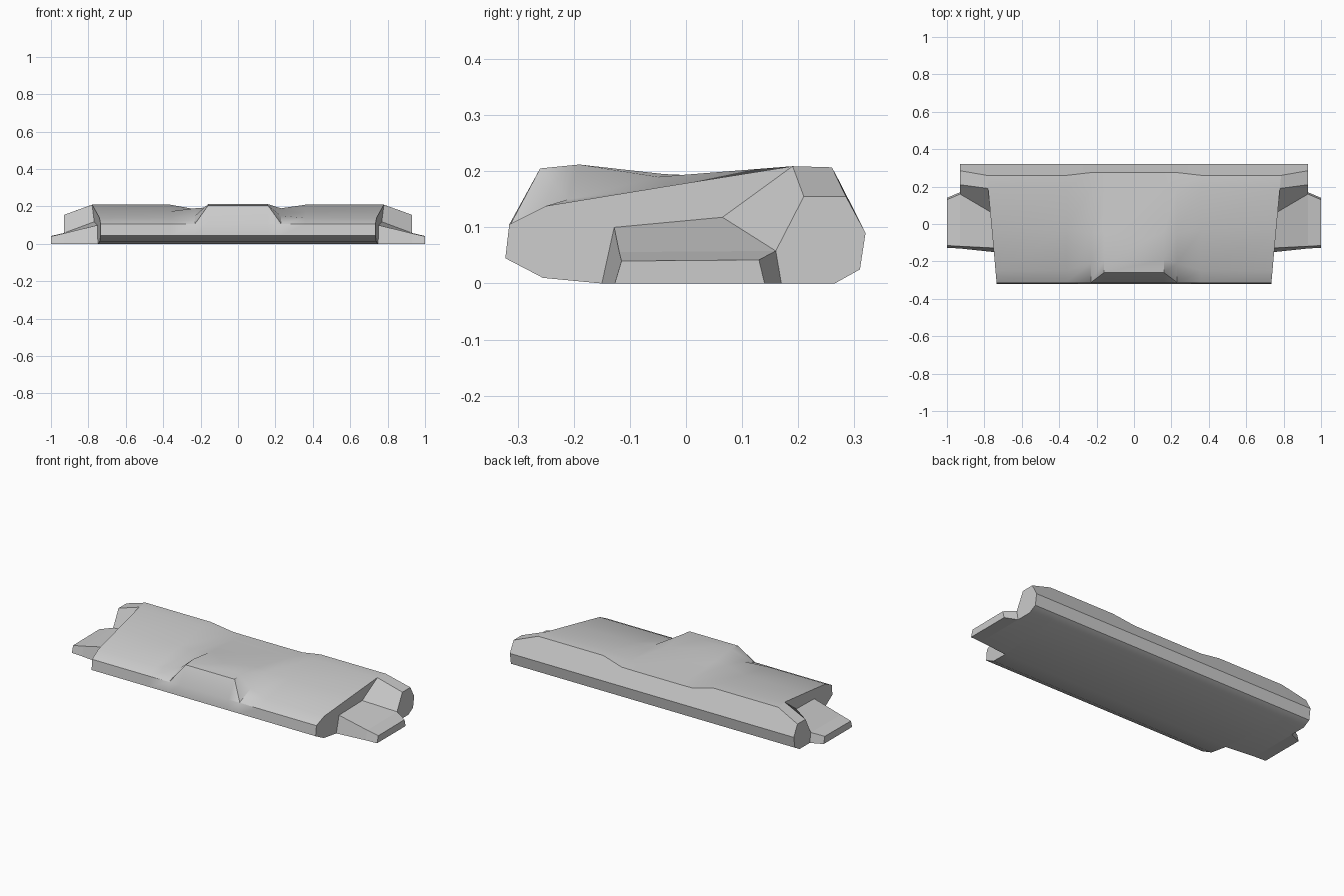
import bpy, bmesh, math

if "Cube" in bpy.data.objects:
    bpy.data.objects.remove(bpy.data.objects["Cube"])

grey = bpy.data.materials.new("plain grey")
grey.diffuse_color = (0.6, 0.6, 0.6, 1)
grey.use_nodes = True
grey.node_tree.nodes["Principled BSDF"].inputs["Base Color"].default_value = grey.diffuse_color


def loft(name, sections):
    """Skin a row of matching closed sections and cap both ends."""
    bm = bmesh.new()
    rings = [[bm.verts.new(p) for p in s] for s in sections]
    n = len(rings[0])
    for a, b in zip(rings, rings[1:]):
        for i in range(n):
            j = (i + 1) % n
            bm.faces.new((a[i], a[j], b[j], b[i]))
    bm.faces.new(rings[0])
    bm.faces.new(rings[-1])
    bmesh.ops.recalc_face_normals(bm, faces=bm.faces)
    me = bpy.data.meshes.new(name)
    bm.to_mesh(me)
    bm.free()
    me.materials.append(grey)
    ob = bpy.data.objects.new(name, me)
    bpy.context.collection.objects.link(ob)
    bpy.ops.object.select_all(action='DESELECT')
    ob.select_set(True)
    bpy.context.view_layer.objects.active = ob
    bpy.ops.object.shade_smooth_by_angle(angle=math.radians(30))
    return ob


def at(x, pts):
    return [(x, y, z) for y, z in pts]


def end_x(y):
    """Slanted side wall of the main body."""
    return 0.735 + 0.09 * (y + 0.31)


def flip(sec, side):
    return [(side * x, y, z) for x, y, z in sec]


# Main body: shared underside, nose and tail with a varying upper surface
under = [(0.32, 0.09), (0.31, 0.025), (0.265, 0), (-0.15, 0),
         (-0.255, 0.01), (-0.322, 0.045), (-0.315, 0.105)]
hump = [(-0.26, 0.205), (-0.19, 0.212), (-0.04, 0.195), (0.19, 0.183), (0.275, 0.178)]
valley = [(-0.312, 0.107), (-0.21, 0.15), (-0.05, 0.19), (0.19, 0.185), (0.275, 0.179)]
pod = [(-0.31, 0.108), (-0.25, 0.138), (-0.03, 0.174), (0.19, 0.209), (0.26, 0.207)]

half = [at(0.16, under + hump), at(0.23, under + valley), at(0.36, under + pod),
        [(end_x(y), y, z) for y, z in under + pod]]
loft("main_body", [flip(s, -1) for s in reversed(half)] + half)

# Side wings with a raised rear block and a thin tip
root = [(-0.15, 0), (-0.128, 0.1), (0.065, 0.118), (0.19, 0.209), (0.26, 0.207),
        (0.32, 0.09), (0.31, 0.025), (0.265, 0)]
outer = [(-0.131, 0), (-0.119, 0.056), (0.16, 0.058), (0.21, 0.155), (0.285, 0.155),
         (0.32, 0.09), (0.31, 0.025), (0.265, 0)]
tip_in = [(-0.131, 0), (-0.119, 0.056), (0.16, 0.058), (0.17, 0)]
tip_out = [(-0.127, 0), (-0.115, 0.04), (0.13, 0.042), (0.14, 0)]
for side, label in ((-1, "left"), (1, "right")):
    loft(label + "_wing", [flip([(end_x(y), y, z) for y, z in root], side),
                           flip(at(0.93, outer), side)])
    loft(label + "_wing_tip", [flip(at(0.93, tip_in), side), flip(at(1.0, tip_out), side)])
